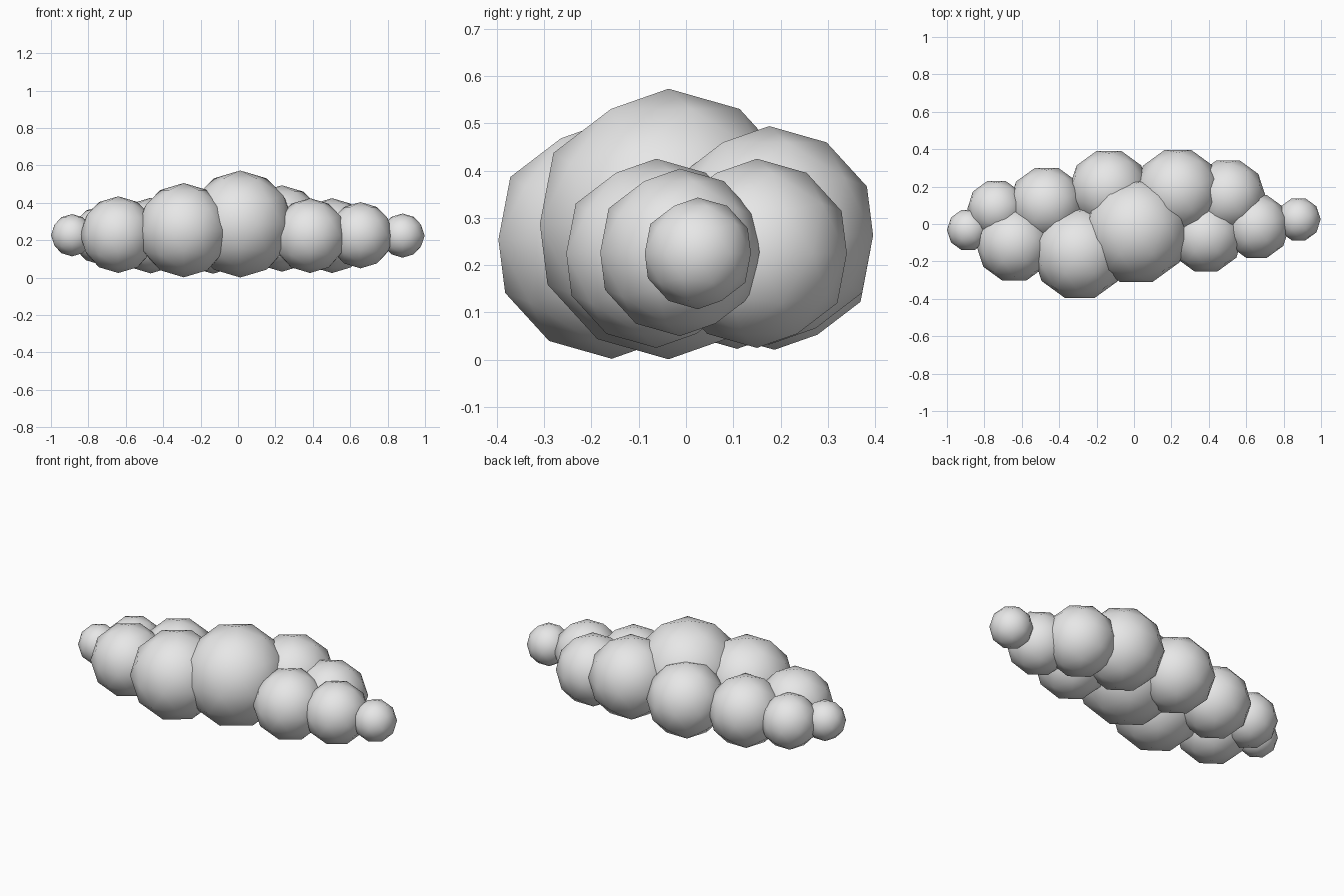
import bpy
import math

# One pale grey for the whole cloud
grey = bpy.data.materials.new("cloud_grey")
grey.diffuse_color = (0.8, 0.8, 0.8, 1)


def puff(name, x, y, z, r):
    """Low-poly smooth-shaded ball, turned so its corners point along x."""
    bpy.ops.mesh.primitive_ico_sphere_add(
        subdivisions=2, radius=r, location=(x, y, z),
        rotation=(0, 0, math.radians(90)))
    ob = bpy.context.object
    ob.name = name
    ob.data.materials.append(grey)
    bpy.ops.object.shade_smooth()


# Front row, left to right
front = [
    (-0.887, -0.032, 0.227, 0.113),
    (-0.640, -0.108, 0.230, 0.205),
    (-0.290, -0.157, 0.254, 0.252),
    (0.012, -0.037, 0.287, 0.286),
    (0.385, -0.063, 0.225, 0.200),
    (0.655, -0.013, 0.227, 0.177),
    (0.880, 0.025, 0.225, 0.118),
]
# Back row, left to right
back = [
    (-0.735, 0.082, 0.226, 0.156),
    (-0.467, 0.108, 0.225, 0.202),
    (-0.134, 0.187, 0.235, 0.214),
    (0.235, 0.176, 0.263, 0.231),
    (0.503, 0.150, 0.225, 0.200),
]
for row, puffs in (("front", front), ("back", back)):
    for i, p in enumerate(puffs):
        puff(f"cloud_puff_{row}_{i + 1}", *p)
